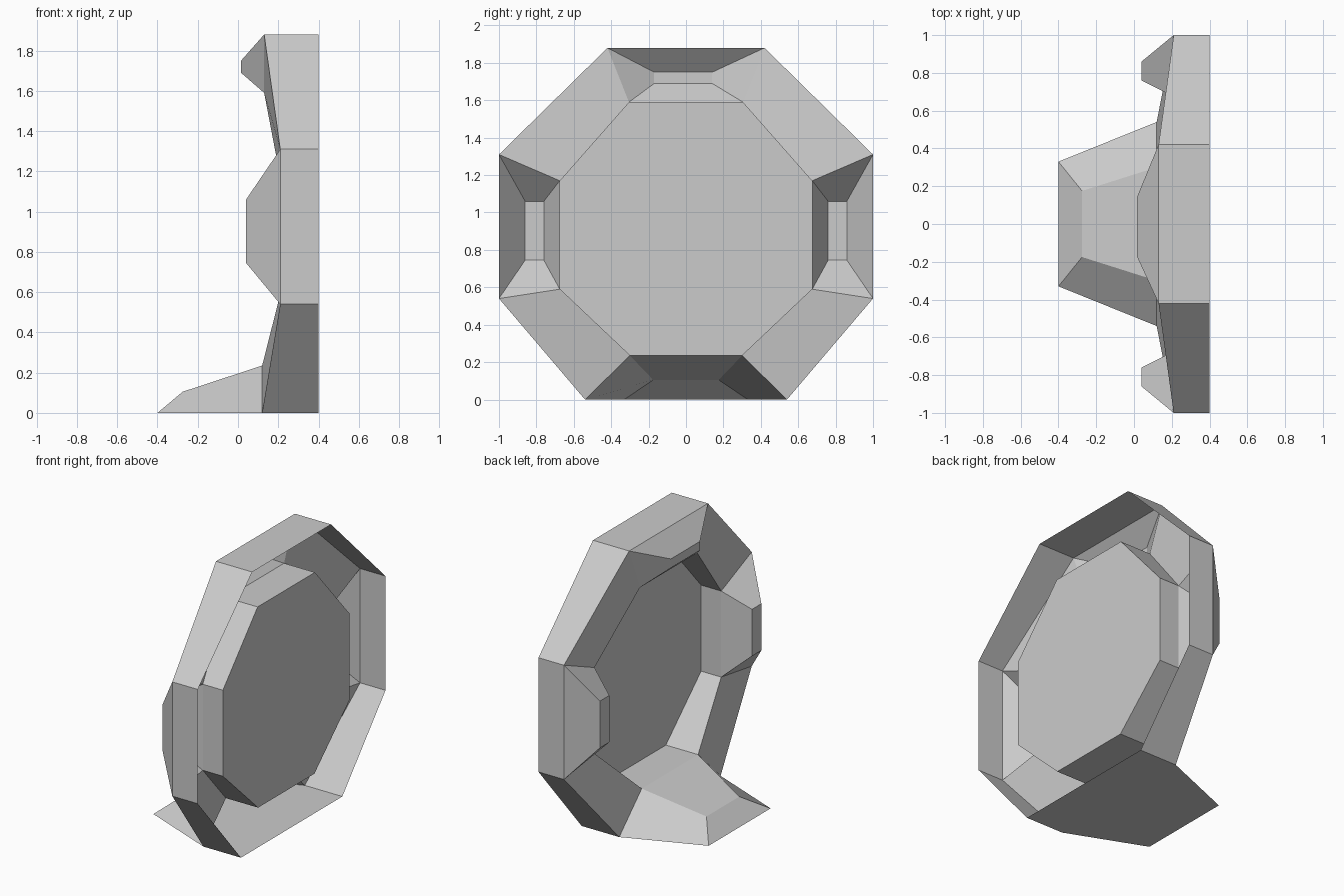
import bpy, bmesh

if "Cube" in bpy.data.objects:
    bpy.data.objects.remove(bpy.data.objects["Cube"])

X_BACK, X_PLATE = 0.40, 0.36   # open rear edge, recessed plate


def edge_ring(top, side, bottom):
    """Octagon of (x, y, z): top pair, right pair, bottom pair, left pair."""
    (xt, yt, zt), (xs, ys, z1, z0), (xb, yb, zb) = top, side, bottom
    return [(xt, -yt, zt), (xt, yt, zt), (xs, ys, z1), (xs, ys, z0),
            (xb, yb, zb), (xb, -yb, zb), (xs, -ys, z0), (xs, -ys, z1)]


def at_x(ring, x):
    return [(x, y, z) for _, y, z in ring]


def finish(name, bm):
    bmesh.ops.recalc_face_normals(bm, faces=bm.faces[:])
    mesh = bpy.data.meshes.new(name)
    bm.to_mesh(mesh)
    bm.free()
    obj = bpy.data.objects.new(name, mesh)
    bpy.context.collection.objects.link(obj)
    return obj


def bridge(bm, a, b, cap=False):
    """Quads between two closed loops of vertices, optional end cap."""
    n = len(a)
    for i in range(n):
        j = (i + 1) % n
        bm.faces.new((a[i], a[j], b[j], b[i]))
    if cap:
        bm.faces.new(b)


outer = edge_ring((0.13, 0.42, 1.88), (0.21, 1.0, 1.31, 0.54), (0.12, 0.54, 0.0))
inner = edge_ring((0.13, 0.305, 1.59), (0.21, 0.675, 1.17, 0.59), (0.12, 0.30, 0.235))

# Prong tips: outer start, outer end, inner end, inner start
side_tip = [(0.04, 0.86, 1.06), (0.04, 0.86, 0.745), (0.04, 0.76, 0.745), (0.04, 0.76, 1.06)]
flip = [(x, -y, z) for x, y, z in side_tip]
tips = {
    0: [(0.015, -0.17, 1.75), (0.015, 0.14, 1.75), (0.015, 0.14, 1.69), (0.015, -0.17, 1.69)],
    2: side_tip,
    4: [(-0.40, 0.33, 0.0), (-0.40, -0.33, 0.0), (-0.275, -0.175, 0.105), (-0.275, 0.175, 0.105)],
    6: [flip[1], flip[0], flip[3], flip[2]],
}

# Octagonal rim shell with four hollow prongs, open at the rear
bm = bmesh.new()
rear = [bm.verts.new(p) for p in at_x(outer, X_BACK)]
out = [bm.verts.new(p) for p in outer]
inn = [bm.verts.new(p) for p in inner]
bridge(bm, rear, out)
for i in range(8):
    j = (i + 1) % 8
    base = [out[i], out[j], inn[j], inn[i]]
    if i in tips:
        bridge(bm, base, [bm.verts.new(p) for p in tips[i]], cap=True)
    else:
        bm.faces.new(base)
finish("rim_with_prongs", bm)

# Recessed cup: inner wall and flat octagonal plate
bm = bmesh.new()
lip = [bm.verts.new(p) for p in inner]
plate = [bm.verts.new(p) for p in at_x(inner, X_PLATE)]
bridge(bm, lip, plate, cap=True)
finish("recessed_plate", bm)
